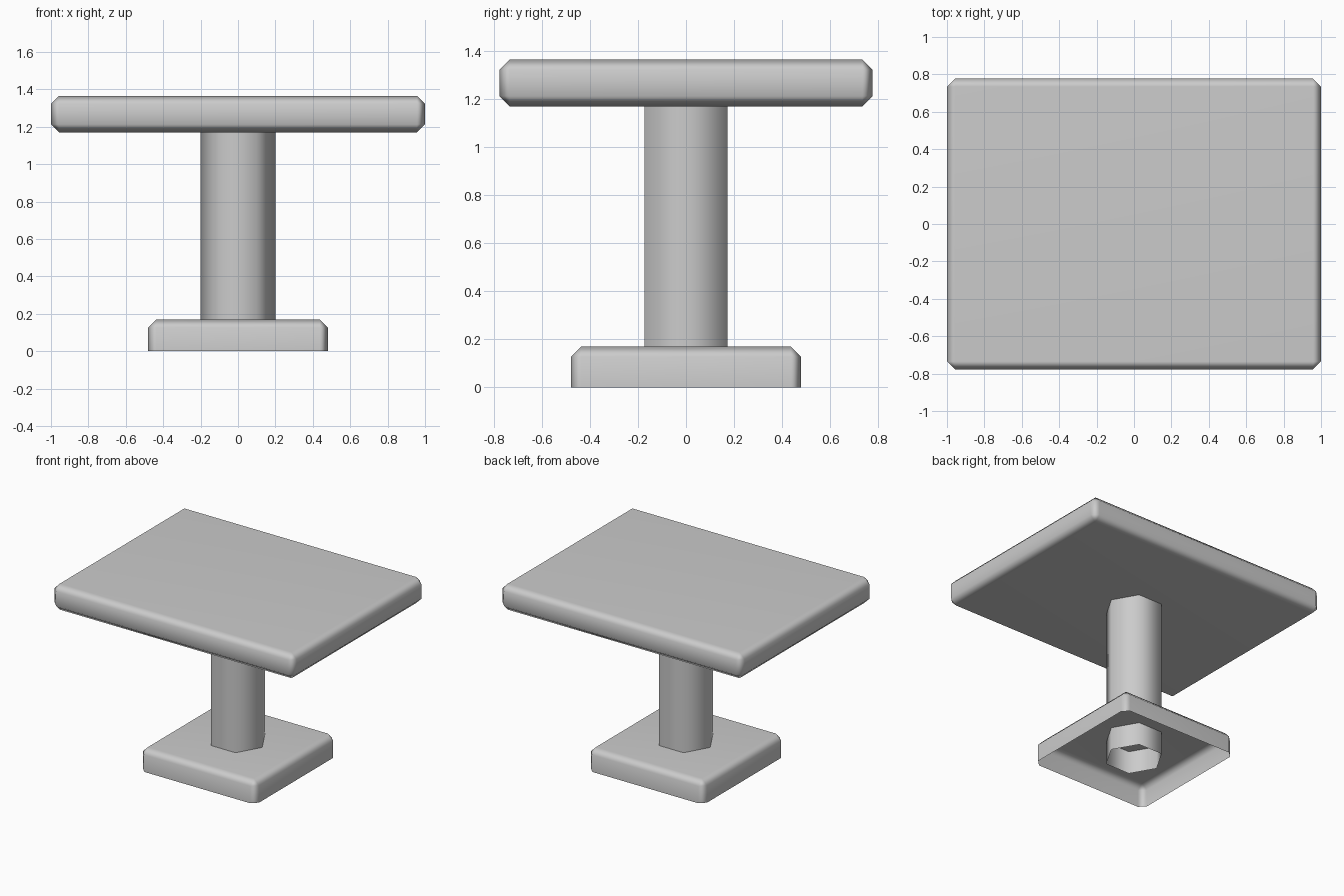
import bpy
import bmesh
from mathutils import Matrix

old = bpy.data.objects.get("Cube")
if old:
    bpy.data.objects.remove(old, do_unlink=True)

grey = bpy.data.materials.new("plain grey")
grey.use_nodes = True
colour = (0.6, 0.6, 0.6, 1)
grey.diffuse_color = colour
grey.node_tree.nodes["Principled BSDF"].inputs["Base Color"].default_value = colour


def finish(name, bm):
    """Turn the bmesh into a smooth shaded object with area weighted normals."""
    bmesh.ops.recalc_face_normals(bm, faces=bm.faces)
    for face in bm.faces:
        face.smooth = True
    mesh = bpy.data.meshes.new(name)
    bm.to_mesh(mesh)
    bm.free()
    mesh.materials.append(grey)
    obj = bpy.data.objects.new(name, mesh)
    bpy.context.collection.objects.link(obj)
    weighted = obj.modifiers.new("area weighted normals", 'WEIGHTED_NORMAL')
    weighted.mode = 'FACE_AREA'
    return obj


def slab(name, width, depth, bottom, top, chamfer, open_bottom=False):
    """Chamfered box, optionally a hollow shell with no underside."""
    bm = bmesh.new()
    height = top - bottom
    bmesh.ops.create_cube(bm, size=1, matrix=Matrix.Translation((0, 0, bottom + height / 2))
                          @ Matrix.Diagonal((width, depth, height, 1)))
    edges = [e for e in bm.edges
             if not open_bottom or any(v.co.z > bottom + height / 2 for v in e.verts)]
    bmesh.ops.bevel(bm, geom=edges, offset=chamfer, offset_type='OFFSET',
                    segments=1, affect='EDGES', clamp_overlap=True)
    bm.normal_update()
    if open_bottom:
        under = [f for f in bm.faces if f.normal.z < -0.9]
        bmesh.ops.delete(bm, geom=under, context='FACES')
    return finish(name, bm)


# Table top and the hollow foot
slab("table_top", 2.0, 1.555, 1.17, 1.365, 0.043)
slab("base", 0.96, 0.96, 0, 0.17, 0.043, open_bottom=True)

# Six sided open tube running from the floor to the table top
bm = bmesh.new()
bmesh.ops.create_cone(bm, cap_ends=False, segments=6, radius1=0.2, radius2=0.2, depth=1.17,
                      matrix=Matrix.Translation((0, 0, 0.585))
                      @ Matrix.Rotation(0.5235988, 4, 'Z'))
column = finish("column", bm)
